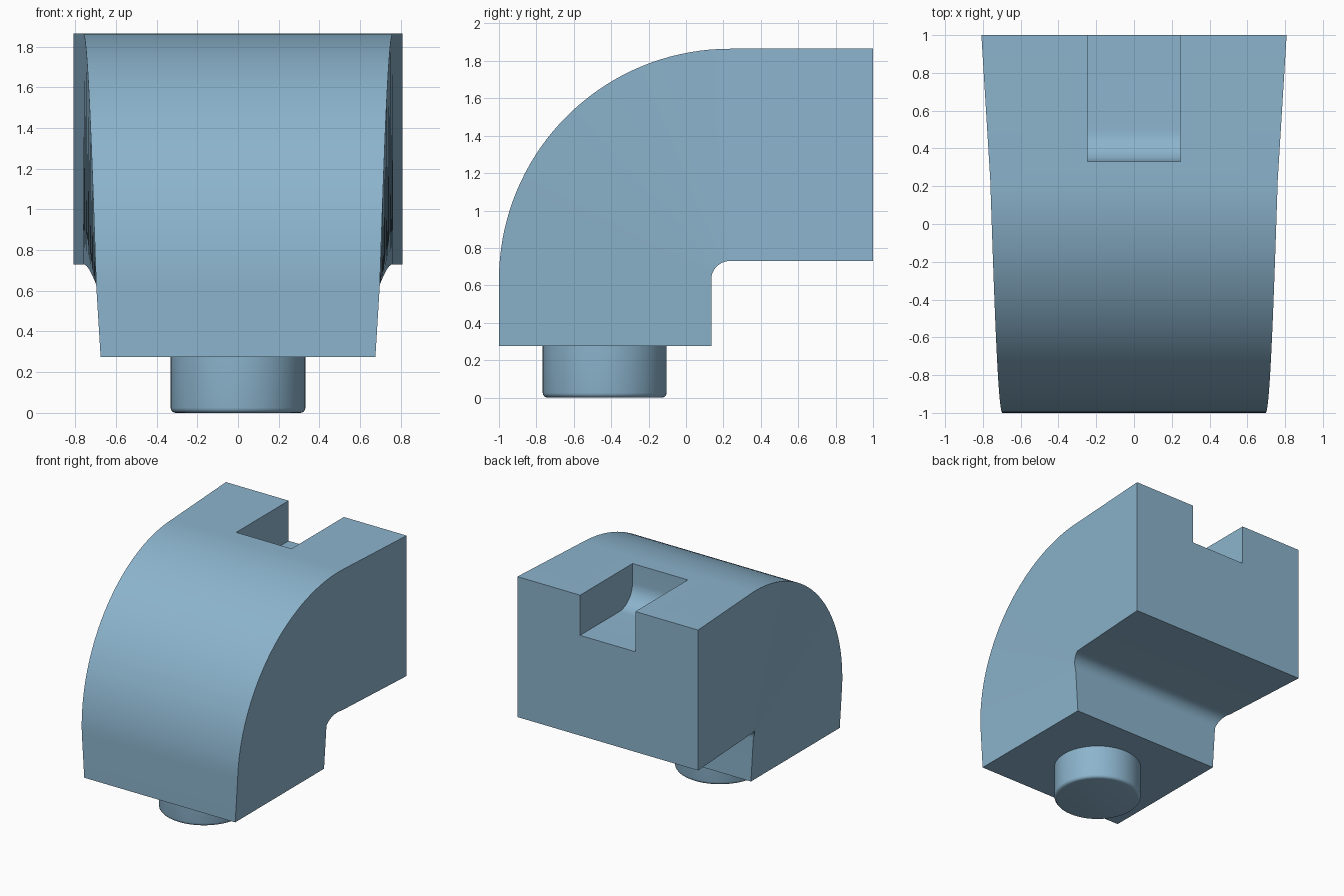
import bpy, bmesh, math

if "Cube" in bpy.data.objects:
    bpy.data.objects.remove(bpy.data.objects["Cube"])

blue = bpy.data.materials.new("soft_blue")
blue.diffuse_color = (0.262, 0.456, 0.61, 1)
blue.use_nodes = True
blue.node_tree.nodes["Principled BSDF"].inputs["Base Color"].default_value = blue.diffuse_color


def make_object(name, bm):
    bmesh.ops.recalc_face_normals(bm, faces=bm.faces)
    mesh = bpy.data.meshes.new(name)
    bm.to_mesh(mesh)
    bm.free()
    obj = bpy.data.objects.new(name, mesh)
    bpy.context.collection.objects.link(obj)
    mesh.materials.append(blue)
    return obj


def smooth(obj):
    bpy.ops.object.select_all(action='DESELECT')
    obj.select_set(True)
    bpy.context.view_layer.objects.active = obj
    bpy.ops.object.shade_smooth_by_angle(angle=math.radians(30))


# Elbow body: a widening rectangle swept up, round a quarter bend and back
CY, CZ, R_IN, R_OUT = 0.235, 0.63, 0.1, 1.235
BOTTOM, BACK, STEPS = 0.275, 1.0, 36
r_mid = (R_IN + R_OUT) / 2
leg, bend, arm = CZ - BOTTOM, r_mid * math.pi / 2, BACK - CY
total = leg + bend + arm

sections = [(0.0, (CY - R_OUT, BOTTOM), (CY - R_IN, BOTTOM))]
for i in range(STEPS + 1):
    a = math.pi / 2 * i / STEPS
    c, s = math.cos(a), math.sin(a)
    sections.append((leg + bend * i / STEPS,
                     (CY - R_OUT * c, CZ + R_OUT * s),
                     (CY - R_IN * c, CZ + R_IN * s)))
sections.append((total, (BACK, CZ + R_OUT), (BACK, CZ + R_IN)))

bm = bmesh.new()
rings = []
for dist, outer, inner in sections:
    w = 0.675 + 0.133 * dist / total
    rings.append([bm.verts.new(p) for p in
                  ((-w, *outer), (w, *outer), (w, *inner), (-w, *inner))])
for a, b in zip(rings, rings[1:]):
    for k in range(4):
        n = (k + 1) % 4
        bm.faces.new((a[k], a[n], b[n], b[k]))
bm.faces.new(rings[0])
bm.faces.new(rings[-1])
body = make_object("elbow_body", bm)

# Slot cutter: open at the back and top, rounded at the inner end of its floor
FLOOR, END, R = 1.54, 0.33, 0.17
profile = [(1.2, 2.1), (1.2, FLOOR)]
for i in range(13):
    a = math.pi / 2 * i / 12
    profile.append((END + R - R * math.sin(a), FLOOR + R - R * math.cos(a)))
profile.append((END, 2.1))
bm = bmesh.new()
face = bm.faces.new([bm.verts.new((-0.247, y, z)) for y, z in profile])
ext = bmesh.ops.extrude_face_region(bm, geom=[face])
bmesh.ops.translate(bm, vec=(0.494, 0, 0),
                    verts=[v for v in ext["geom"] if isinstance(v, bmesh.types.BMVert)])
cutter = make_object("slot_cutter", bm)
cutter.hide_render = True

mod = body.modifiers.new("slot", 'BOOLEAN')
mod.operation = 'DIFFERENCE'
mod.solver = 'EXACT'
mod.object = cutter
bpy.context.view_layer.objects.active = body
body.select_set(True)
bpy.ops.object.modifier_apply(modifier=mod.name)
bpy.data.objects.remove(cutter)
smooth(body)

# Round pin below the body with a softened lower rim
SEG = 64
bm = bmesh.new()
prof = [(0.331, BOTTOM + 0.01)]
for i in range(5):
    a = math.pi / 2 * i / 4
    prof.append((0.306 + 0.025 * math.cos(a), 0.025 - 0.025 * math.sin(a)))
loops = [[bm.verts.new((r * math.cos(2 * math.pi * k / SEG),
                        -0.435 + r * math.sin(2 * math.pi * k / SEG), z))
          for k in range(SEG)] for r, z in prof]
for a, b in zip(loops, loops[1:]):
    for k in range(SEG):
        n = (k + 1) % SEG
        bm.faces.new((a[k], a[n], b[n], b[k]))
bm.faces.new(loops[0])
bm.faces.new(loops[-1])
smooth(make_object("pin", bm))
